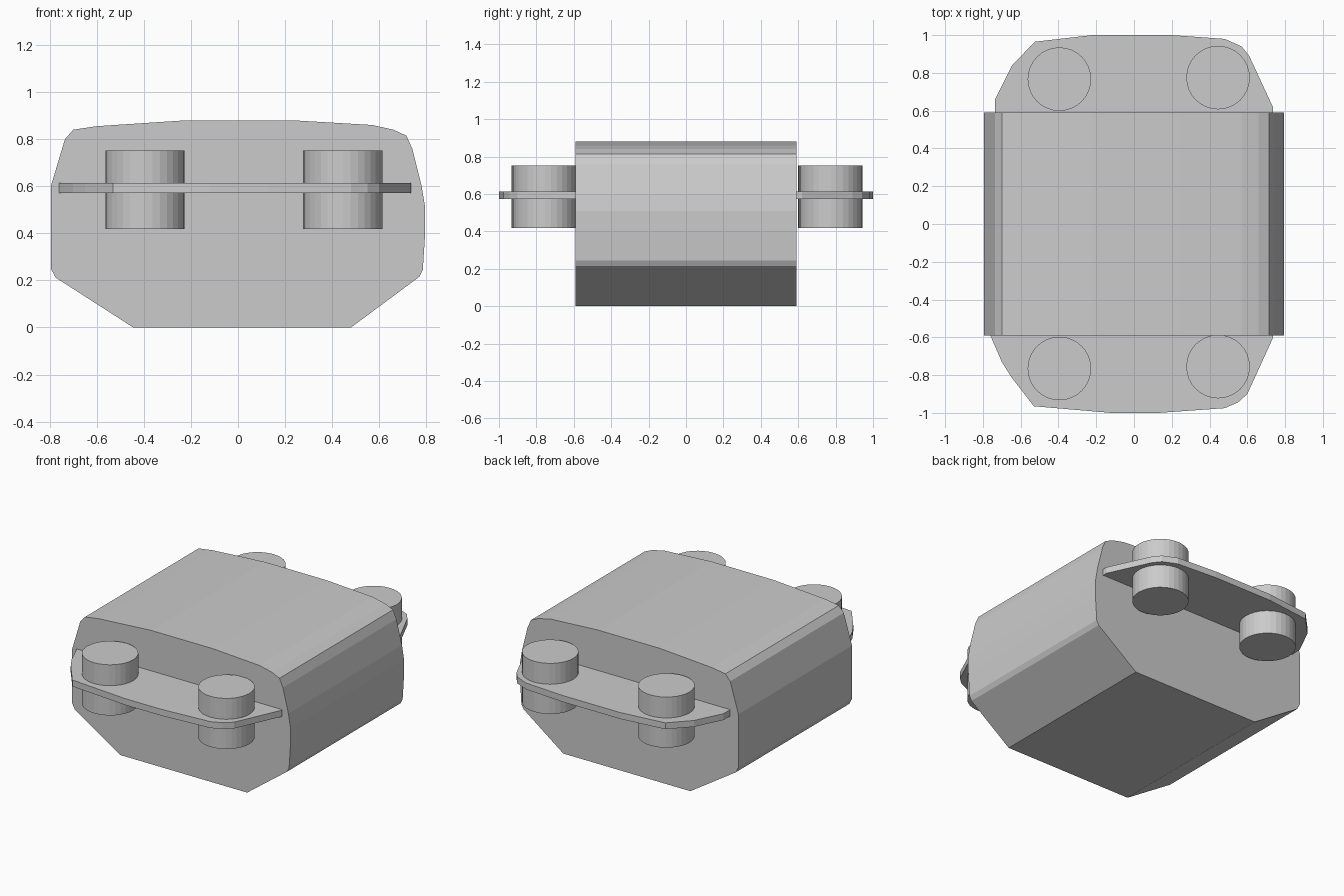
import bpy, bmesh
from mathutils import Vector

if "Cube" in bpy.data.objects:
    bpy.data.objects.remove(bpy.data.objects["Cube"])


def extrude_outline(name, points, offset):
    """Closed flat outline pushed along offset into a solid."""
    bm = bmesh.new()
    face = bm.faces.new([bm.verts.new(p) for p in points])
    ext = bmesh.ops.extrude_face_region(bm, geom=[face])
    verts = [g for g in ext["geom"] if isinstance(g, bmesh.types.BMVert)]
    bmesh.ops.translate(bm, verts=verts, vec=Vector(offset))
    bmesh.ops.recalc_face_normals(bm, faces=bm.faces)
    mesh = bpy.data.meshes.new(name)
    bm.to_mesh(mesh)
    bm.free()
    obj = bpy.data.objects.new(name, mesh)
    bpy.context.collection.objects.link(obj)
    return obj


# Main body: front profile extruded front to back
body = [(-0.445, 0), (0.48, 0), (0.77, 0.215), (0.785, 0.245), (0.795, 0.40),
        (0.795, 0.51), (0.78, 0.60), (0.74, 0.76), (0.715, 0.815),
        (0.66, 0.84), (0.57, 0.86), (0.23, 0.88), (-0.22, 0.88),
        (-0.60, 0.855), (-0.70, 0.84), (-0.735, 0.80), (-0.795, 0.60),
        (-0.795, 0.25), (-0.775, 0.212)]
extrude_outline("body", [(x, -0.59, z) for x, z in body], (0, 1.18, 0))

# End plates, each rooted slightly inside the body
front = [(-0.765, -0.58), (-0.70, -0.73), (-0.65, -0.81), (-0.53, -0.965),
         (-0.12, -1.0), (0.13, -1.0), (0.48, -0.975), (0.55, -0.945),
         (0.60, -0.90), (0.735, -0.605), (0.735, -0.58)]
back = [(-0.735, 0.58), (-0.735, 0.66), (-0.645, 0.84), (-0.525, 0.965),
        (-0.22, 1.0), (0.20, 1.0), (0.48, 0.98), (0.57, 0.94),
        (0.61, 0.89), (0.735, 0.62), (0.735, 0.58)]
for name, outline in (("front_plate", front), ("back_plate", back)):
    extrude_outline(name, [(x, y, 0.572) for x, y in outline], (0, 0, 0.042))

# Rollers standing through the plates
rollers = {"front_left_roller": (-0.395, -0.765),
           "front_right_roller": (0.445, -0.755),
           "back_left_roller": (-0.395, 0.767),
           "back_right_roller": (0.445, 0.775)}
for name, (x, y) in rollers.items():
    bpy.ops.mesh.primitive_cylinder_add(vertices=32, radius=0.168, depth=0.333,
                                        location=(x, y, 0.585))
    bpy.context.object.name = name
